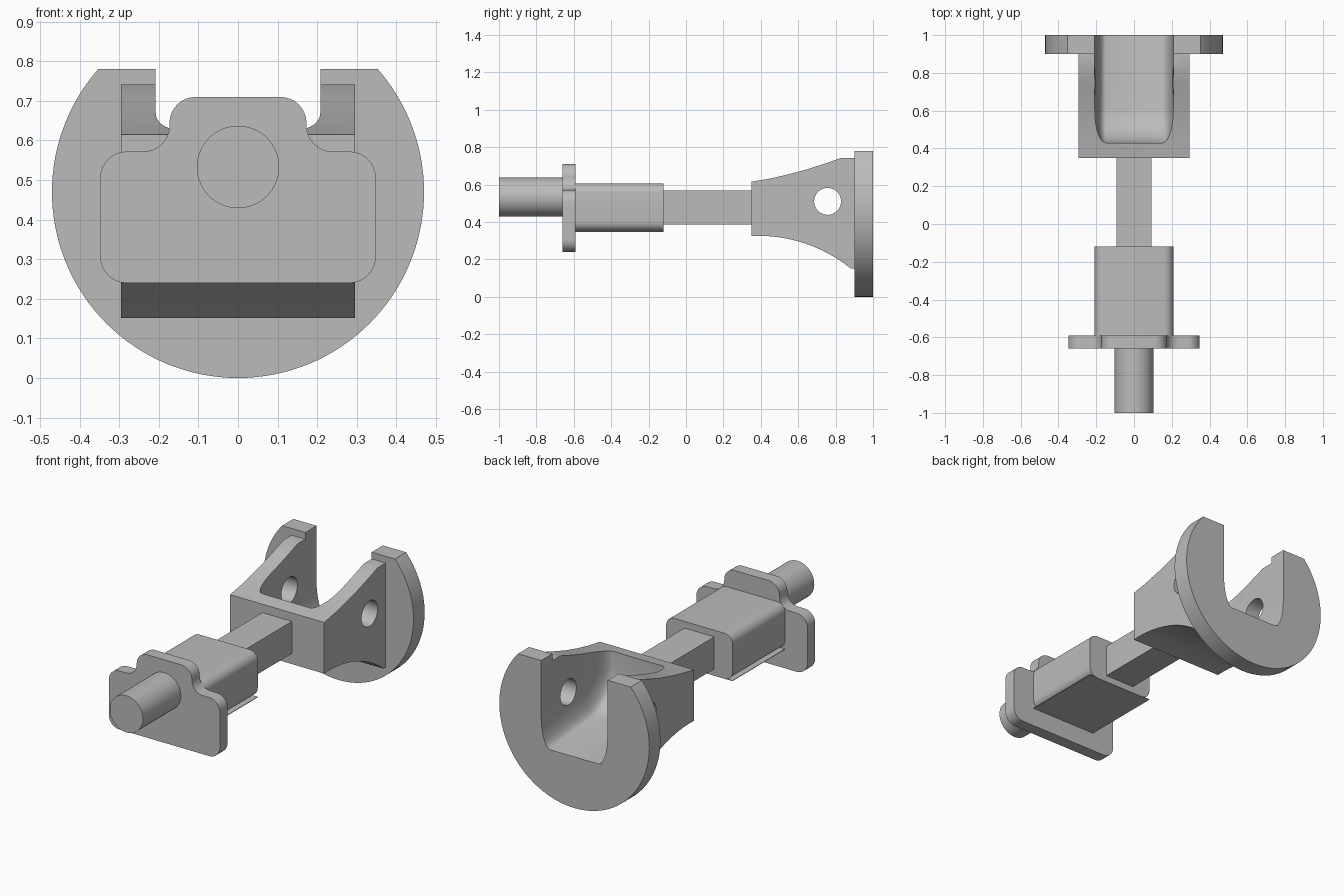
import bpy, bmesh
from math import sin, cos, pi, sqrt
from mathutils import Vector, Matrix

if "Cube" in bpy.data.objects:
    bpy.data.objects.remove(bpy.data.objects["Cube"], do_unlink=True)

GREY = (0.5, 0.5, 0.5, 1)
metal = bpy.data.materials.new("plain grey")
metal.use_nodes = True
metal.diffuse_color = GREY
metal.node_tree.nodes["Principled BSDF"].inputs["Base Color"].default_value = GREY


def finish(name, bm):
    bmesh.ops.recalc_face_normals(bm, faces=bm.faces)
    mesh = bpy.data.meshes.new(name)
    bm.to_mesh(mesh)
    bm.free()
    mesh.materials.append(metal)
    obj = bpy.data.objects.new(name, mesh)
    bpy.context.collection.objects.link(obj)
    return obj


def prism(name, outline, start, end, axis="Y"):
    """Extrude an outline: (x, z) along Y, or (y, z) along X."""
    bm = bmesh.new()
    place = (lambda u, v: (u, start, v)) if axis == "Y" else (lambda u, v: (start, u, v))
    face = bm.faces.new([bm.verts.new(place(u, v)) for u, v in outline])
    out = bmesh.ops.extrude_face_region(bm, geom=[face])
    shift = Vector((0, end - start, 0)) if axis == "Y" else Vector((end - start, 0, 0))
    bmesh.ops.translate(bm, vec=shift, verts=[g for g in out["geom"] if isinstance(g, bmesh.types.BMVert)])
    return finish(name, bm)


def circle(u, v, r, n=64):
    return [(u + r * cos(2 * pi * i / n), v + r * sin(2 * pi * i / n)) for i in range(n)]


def rounded(corners, r, steps=8):
    """Fillet every right-angled corner of an outline."""
    pts = []
    for i, c in enumerate(corners):
        c = Vector(c)
        a = (Vector(corners[i - 1]) - c).normalized() * r
        b = (Vector(corners[(i + 1) % len(corners)]) - c).normalized() * r
        for k in range(steps + 1):
            t = pi / 2 * k / steps
            pts.append(tuple(c + a * (1 - sin(t)) + b * (1 - cos(t))))
    return pts


def box_outline(half, low, high):
    return [(-half, low), (half, low), (half, high), (-half, high)]


def cut(obj, cutter):
    mod = obj.modifiers.new("cut", "BOOLEAN")
    mod.operation, mod.solver, mod.object = "DIFFERENCE", "EXACT", cutter
    bpy.context.view_layer.update()
    mesh = bpy.data.meshes.new_from_object(obj.evaluated_get(bpy.context.evaluated_depsgraph_get()))
    obj.modifiers.clear()
    obj.data = mesh


# Round end disc with a flat top
R, TOP = 0.47, 0.78
edge = sqrt(R * R - (TOP - R) ** 2)
disc_outline = [p for p in circle(0, R, R, 128) if p[1] < TOP - 0.004]
split = next(i for i, p in enumerate(disc_outline) if p[0] < 0 and p[1] > R)
disc_outline[split:split] = [(edge, TOP), (-edge, TOP)]
end_disc = prism("end_disc", disc_outline, 0.9, 1.0)

# Flared fork block with curved top and underside
top = [(0.35, 0.615), (0.45, 0.632), (0.55, 0.655), (0.65, 0.682), (0.74, 0.711), (0.83, 0.742), (0.9, 0.742)]
under_r = 0.79
under = [(0.35, 0.325)]
for i in range(17):
    y = 0.385 + 0.495 * i / 16
    under.append((y, 0.326 - under_r + sqrt(under_r ** 2 - (y - 0.385) ** 2)))
under.append((0.9, under[-1][1]))
fork_block = prism("fork_block", under + top[::-1], -0.295, 0.295, "X")

# Scooped pocket, open at the top and back
FRONT, FLOOR, BEND = 0.43, 0.29, 0.18
bm = bmesh.new()
for k in range(9):
    a = pi / 2 * k / 8
    inset, half = BEND * (1 - cos(a)), 0.15 + 0.058 * sin(a)
    r = BEND - inset
    side = [(FRONT + inset, 1.0), (1.1, 1.0), (1.1, FLOOR + inset)]
    for j in range(11):
        t = pi / 2 * j / 10
        side.append((FRONT + BEND - r * sin(t), FLOOR + BEND - r * cos(t)))
    for y, z in side:
        for s in (-1, 1):
            bm.verts.new((s * half, y, z + 0.1 * (1 - y)))
bmesh.ops.remove_doubles(bm, verts=bm.verts, dist=0.0005)
hull = bmesh.ops.convex_hull(bm, input=bm.verts)
bmesh.ops.delete(bm, geom=[v for v in bm.verts if not v.link_faces], context="VERTS")
pocket = finish("pocket_cutter", bm)
pin_hole = prism("pin_hole_cutter", circle(0.757, 0.51, 0.072, 48), -0.5, 0.5, "X")
cut(end_disc, pocket)
cut(fork_block, pocket)
cut(fork_block, pin_hole)
for helper in (pocket, pin_hole):
    bpy.data.objects.remove(helper, do_unlink=True)

# Square shaft, rounded body and its flat base plate
shaft = prism("square_shaft", box_outline(0.093, 0.385, 0.567), -0.12, 0.35)
body = prism("rounded_body", rounded(box_outline(0.208, 0.35, 0.605), 0.05), -0.59, -0.12)
base_plate = prism("body_base_plate", box_outline(0.208, 0.347, 0.35), -0.59, -0.12)

# Stepped flange with filleted corners
half_outline = [(0.348, 0.24), (0.348, 0.572), (0.173, 0.572), (0.173, 0.71)]
mirrored = [(-x, z) for x, z in reversed(half_outline)]
flange = prism("stepped_flange", rounded(half_outline + mirrored, 0.066), -0.66, -0.59)

# Round front pin
pin = prism("front_pin", circle(0, 0.533, 0.104), -1.0, -0.66)

# Smooth curved surfaces, keep hard edges
bpy.ops.object.select_all(action="DESELECT")
for obj in (end_disc, fork_block, shaft, body, base_plate, flange, pin):
    obj.select_set(True)
    bpy.context.view_layer.objects.active = obj
bpy.ops.object.shade_smooth_by_angle(angle=pi / 6)
